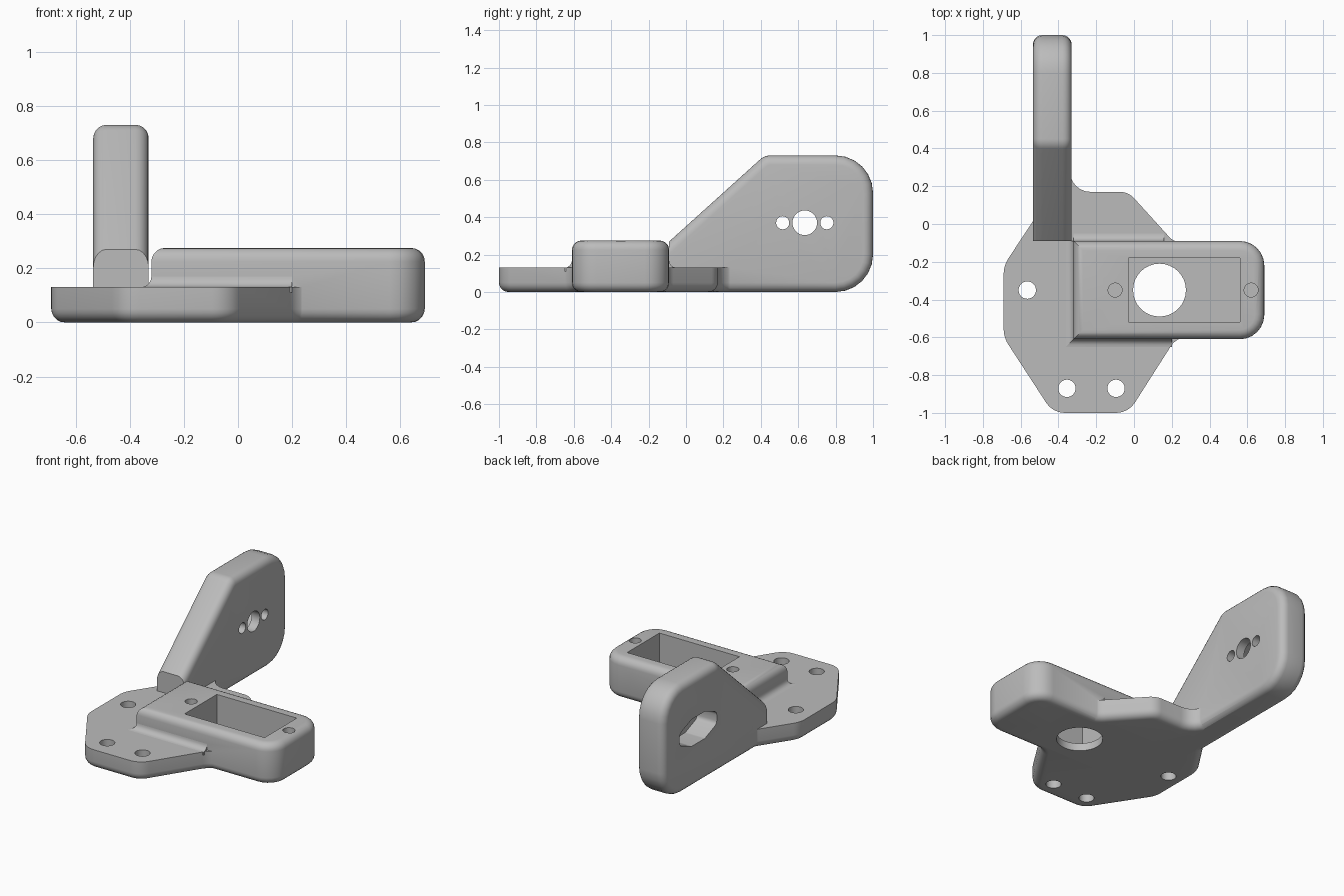
import bpy, bmesh, math
from mathutils import Vector

cube = bpy.data.objects.get("Cube")
if cube:
    bpy.data.objects.remove(cube, do_unlink=True)

grey = bpy.data.materials.new("plain_grey")
grey.use_nodes = True
grey.diffuse_color = (0.5, 0.5, 0.5, 1)
grey.node_tree.nodes["Principled BSDF"].inputs["Base Color"].default_value = (0.5, 0.5, 0.5, 1)

PLATE_TOP, BOX_TOP, EDGE, FILLET = 0.13, 0.275, 0.05, 0.04


def rounded(points, steps=6):
    """Replace each (a, b, radius) corner with an arc."""
    out = []
    for i, (a, b, r) in enumerate(points):
        p = Vector((a, b))
        if r == 0:
            out.append(p)
            continue
        u = (Vector(points[i - 1][:2]) - p).normalized()
        w = (Vector(points[(i + 1) % len(points)][:2]) - p).normalized()
        half = u.angle(w) / 2
        centre = p + (u + w).normalized() * r / math.sin(half)
        start = p + u * r / math.tan(half) - centre
        end = p + w * r / math.tan(half) - centre
        sweep = start.angle_signed(end)
        for k in range(steps + 1):
            t = -sweep * k / steps
            c, s = math.cos(t), math.sin(t)
            out.append(centre + Vector((start.x * c - start.y * s, start.x * s + start.y * c)))
    return out


def circle(a, b, r, n=32):
    return [Vector((a + r * math.cos(2 * math.pi * k / n), b + r * math.sin(2 * math.pi * k / n)))
            for k in range(n)]


def prism(name, outline, axis, lo, hi, soft=None):
    """Extrude an outline along an axis; soft(midpoint, direction) picks edges to round."""
    place = {"x": lambda p, h: (h, p.x, p.y),
             "y": lambda p, h: (p.x, h, p.y),
             "z": lambda p, h: (p.x, p.y, h)}[axis]
    bm = bmesh.new()
    ends = [[bm.verts.new(place(p, h)) for p in outline] for h in (lo, hi)]
    n = len(outline)
    for ring in ends:
        bm.faces.new(ring)
    for i in range(n):
        j = (i + 1) % n
        bm.faces.new((ends[0][i], ends[0][j], ends[1][j], ends[1][i]))
    bmesh.ops.recalc_face_normals(bm, faces=bm.faces)
    if soft:
        edges = [e for e in bm.edges if soft((e.verts[0].co + e.verts[1].co) / 2,
                                             e.verts[0].co - e.verts[1].co)]
        bmesh.ops.bevel(bm, geom=edges, offset=EDGE, offset_type='OFFSET', segments=5,
                        profile=0.5, affect='EDGES', clamp_overlap=False)
        bmesh.ops.recalc_face_normals(bm, faces=bm.faces)
    mesh = bpy.data.meshes.new(name)
    bm.to_mesh(mesh)
    bm.free()
    mesh.materials.append(grey)
    obj = bpy.data.objects.new(name, mesh)
    bpy.context.collection.objects.link(obj)
    return obj


# Mounting plate with a rounded underside edge
plate_outline = rounded([
    (0.4, -0.35, 0), (0.4, -0.1, 0), (0.215, -0.1, 0.1), (-0.03, 0.17, 0.1),
    (-0.34, 0.17, 0.11), (-0.34, 0.4, 0), (-0.525, 0.4, 0), (-0.525, 0.03, 0.1),
    (-0.69, -0.22, 0.15), (-0.69, -0.6, 0.15), (-0.43, -1, 0.12), (-0.03, -1, 0.12),
    (0.225, -0.6, 0.1), (0.4, -0.6, 0)])
bracket = prism("motor_bracket", plate_outline, "z", 0, PLATE_TOP,
                lambda m, d: m.z < 0.001 and abs(d.z) < 0.001)

# Motor housing, rounded at its free end
housing_outline = rounded([(-0.32, -0.61, 0), (0.69, -0.61, 0.13), (0.69, -0.09, 0.13), (-0.32, -0.09, 0)])
housing = prism("motor_housing", housing_outline, "z", 0, BOX_TOP, lambda m, d: abs(d.z) < 0.001)

# Upright arm with a flat front end
arm_outline = rounded([(-0.09, 0, 0), (1, 0, 0.2), (1, 0.73, 0.2), (0.42, 0.73, 0.08), (-0.09, 0.27, 0)])
arm = prism("upright_arm", arm_outline, "x", -0.535, -0.33,
            lambda m, d: abs(d.x) < 0.001 and m.y > -0.089)


# Concave fillets where the housing meets the plate, mitred at the corners
def fillet(name, wall, sign, axis, lo, hi):
    f = FILLET + 0.001
    z = PLATE_TOP
    shape = rounded([(wall - sign * 0.02, z - 0.02, 0), (wall + sign * f, z - 0.02, 0),
                     (wall + sign * f, z, 0), (wall, z, FILLET),
                     (wall, z + f, 0), (wall - sign * 0.02, z + f, 0)])
    return prism(name, shape, axis, lo, hi)


front_fillet = fillet("front_fillet", -0.61, -1, "x", -0.32, 0.2)
side_fillet = fillet("side_fillet", -0.32, -1, "y", -0.61, -0.09)
back_fillet = fillet("back_fillet", -0.09, 1, "x", -0.32, 0.16)
for v in front_fillet.data.vertices:
    if v.co.x < 0:
        v.co.x += v.co.y + 0.61
for v in side_fillet.data.vertices:
    if v.co.y < -0.4:
        v.co.y += v.co.x + 0.32

parts = [housing, arm, front_fillet, side_fillet, back_fillet]

# Motor pocket, shaft opening and screw holes
pocket = rounded([(-0.03, -0.52, 0), (0.56, -0.52, 0), (0.56, -0.18, 0), (-0.03, -0.18, 0)])
cuts = [prism("pocket_cut", pocket, "z", 0.05, 0.4),
        prism("shaft_cut", circle(0.135, -0.35, 0.14), "z", -0.1, 0.1)]
for x in (-0.1, 0.62):
    cuts.append(prism("housing_screw_cut", circle(x, -0.35, 0.037), "z", 0.1, 0.4))
for x, y in ((-0.565, -0.35), (-0.355, -0.87), (-0.095, -0.87)):
    cuts.append(prism("plate_screw_cut", circle(x, y, 0.046), "z", -0.1, 0.3))

# Arm holes, and the tapered recess on the outer face
cy, cz = 0.635, 0.37
for dy, r in ((-0.118, 0.035), (0, 0.066), (0.118, 0.035)):
    cuts.append(prism("arm_hole_cut", circle(cy + dy, cz, r), "x", -0.7, -0.2))
recess = rounded([(cy + a, cz + b, 0.03) for a, b in (
    (-0.195, -0.04), (-0.07, -0.09), (0.07, -0.09), (0.195, -0.04),
    (0.195, 0.04), (0.07, 0.09), (-0.07, 0.09), (-0.195, 0.04))], 3)
cuts.append(prism("recess_cut", recess, "x", -0.7, -0.39))

# Combine everything into one solid
for operation, tools in (("UNION", parts), ("DIFFERENCE", cuts)):
    for tool in tools:
        mod = bracket.modifiers.new(tool.name, "BOOLEAN")
        mod.operation, mod.solver, mod.object = operation, "EXACT", tool
depsgraph = bpy.context.evaluated_depsgraph_get()
solid = bpy.data.meshes.new_from_object(bracket.evaluated_get(depsgraph))
bracket.modifiers.clear()
bracket.data = solid
for tool in parts + cuts:
    bpy.data.objects.remove(tool, do_unlink=True)
solid.materials.clear()
solid.materials.append(grey)
for poly in solid.polygons:
    poly.material_index = 0

# Smooth roundings, crisp corners
bpy.ops.object.select_all(action='DESELECT')
bracket.select_set(True)
bpy.context.view_layer.objects.active = bracket
bpy.ops.object.shade_smooth_by_angle(angle=math.radians(30))
